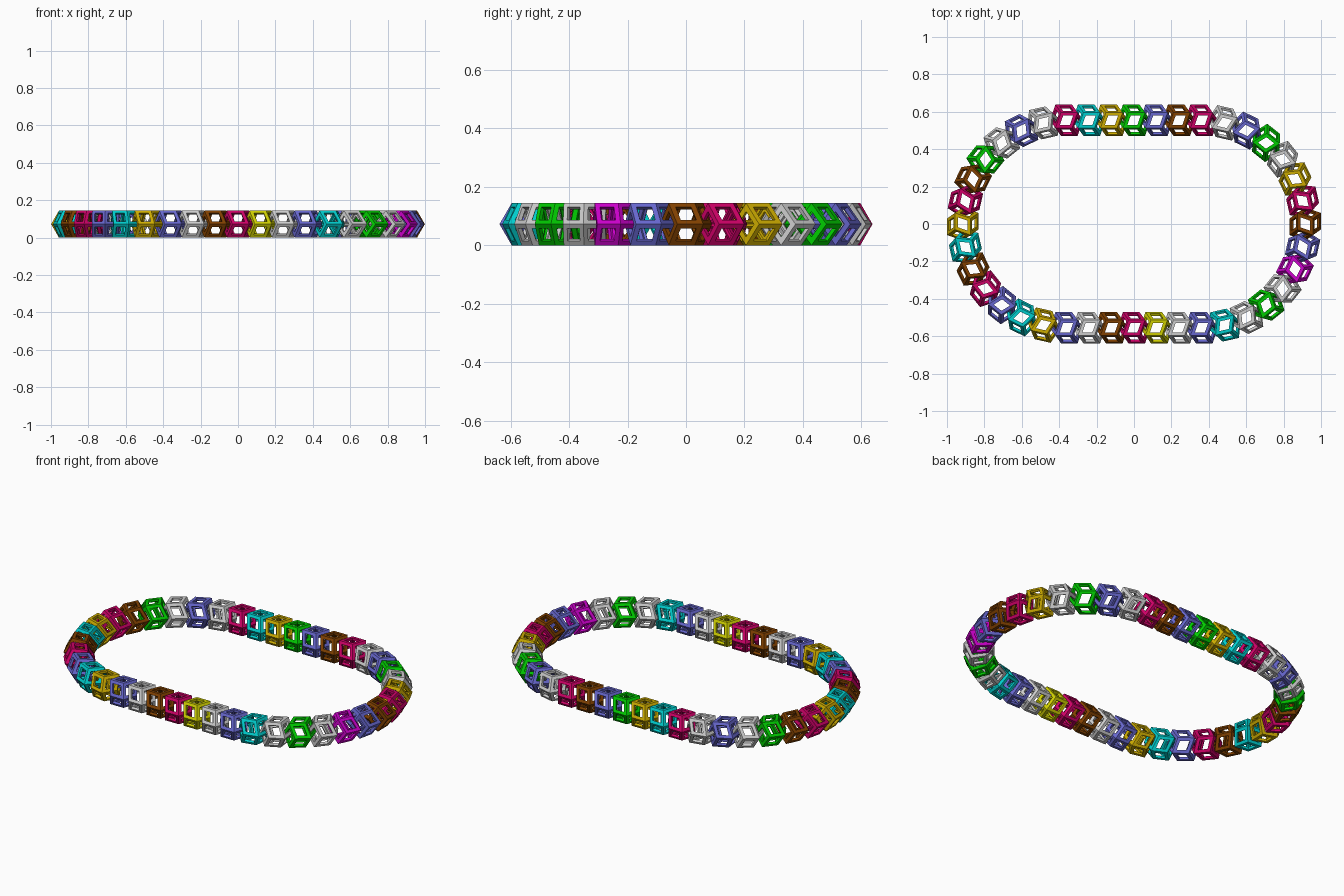
import bpy, bmesh, math
from mathutils import Vector, Matrix

if "Cube" in bpy.data.objects:
    bpy.data.objects.remove(bpy.data.objects["Cube"])

HEX_R = 0.0837       # radius of the hexagonal cross-section of one link
PITCH = 0.1203       # link spacing on the straight runs
ARC_R = 0.5545       # radius of the two rounded ends
HOLE = 0.60          # opening size relative to a face
INNER = 0.80         # inner shell relative to the outer one

COLOURS = {
    "crimson": (0.604, 0.0, 0.133), "teal": (0.0, 0.604, 0.604),
    "gold": (0.604, 0.407, 0.0), "green": (0.0, 0.604, 0.0),
    "blue": (0.133, 0.133, 0.604), "brown": (0.216, 0.051, 0.0),
    "white": (0.604, 0.604, 0.604), "magenta": (0.604, 0.0, 0.604),
    "yellow": (0.604, 0.604, 0.0),
}
MATS = {}
for name, rgb in COLOURS.items():
    MATS[name] = bpy.data.materials.new(name)
    MATS[name].diffuse_color = (*rgb, 1)

# Link colours, clockwise from the left end of the back run
ORDER = ("crimson teal gold green blue brown crimson "
         "white blue green white gold crimson brown blue magenta white green white teal "
         "blue white yellow crimson brown white blue "
         "gold teal blue crimson brown teal gold crimson brown green white blue white").split()


def rhombic_faces():
    """Twelve rhombi, three-fold axis along x, flat side up."""
    ax = Vector((1, 1, 1)).normalized()
    side = Vector((2, -1, -1)).normalized()
    third = ax.cross(side)
    k = HEX_R / math.sqrt(8 / 3)

    def place(v):
        v = Vector(v)
        # points on +x half sit at 60, 180 and 300 degrees
        return Vector((v.dot(ax), -v.dot(side), -v.dot(third))) * k

    faces = []
    for i in range(3):
        j, l = (i + 1) % 3, (i + 2) % 3
        for si in (1, -1):
            for sj in (1, -1):
                a, b, c, d = ([0, 0, 0] for _ in range(4))
                a[i], c[j] = 2 * si, 2 * sj
                b[i], b[j], b[l] = si, sj, 1
                d[i], d[j], d[l] = si, sj, -1
                f = [place(p) for p in (a, b, c, d)]
                n = (f[1] - f[0]).cross(f[2] - f[0])
                if n.dot(f[0]) < 0:
                    f.reverse()
                faces.append(f)
    return faces


def link_mesh():
    """Open frame: outer strips, hole walls and inner strips."""
    bm = bmesh.new()
    for f in rhombic_faces():
        mid = sum(f, Vector()) / 4
        drop = mid * (1 - INNER)
        rings = [f,
                 [mid + (p - mid) * HOLE for p in f],
                 [mid + (p - mid) * HOLE - drop for p in f],
                 [p * INNER for p in f]]
        vs = [[bm.verts.new(p) for p in r] for r in rings]
        for r0, r1 in zip(vs, vs[1:]):
            for q in range(4):
                w = (q + 1) % 4
                bm.faces.new((r0[q], r0[w], r1[w], r1[q]))
    bmesh.ops.remove_doubles(bm, verts=bm.verts, dist=1e-5)
    me = bpy.data.meshes.new("link")
    bm.to_mesh(me)
    bm.free()
    return me


# Half of the loop: seven links on the back run, thirteen round the right end
half = [(-3 * PITCH + i * PITCH, ARC_R, 0.0) for i in range(7)]
for i in range(1, 14):
    a = math.pi * i / 14
    half.append((3 * PITCH + ARC_R * math.sin(a), ARC_R * math.cos(a), -a))
# The other half is the same turned by 180 degrees
stations = half + [(-x, -y, a + math.pi) for x, y, a in half]

base = link_mesh()
for i, ((x, y, a), colour) in enumerate(zip(stations, ORDER)):
    me = base.copy()
    me.materials.append(MATS[colour])
    ob = bpy.data.objects.new(f"{colour}_link_{i + 1}", me)
    ob.matrix_world = (Matrix.Translation((x, y, HEX_R * math.cos(math.pi / 6)))
                       @ Matrix.Rotation(a, 4, "Z"))
    bpy.context.collection.objects.link(ob)

for m in bpy.data.materials:
    if m.users and not m.is_grease_pencil:
        m.use_nodes = True
        m.node_tree.nodes["Principled BSDF"].inputs["Base Color"].default_value = m.diffuse_color
